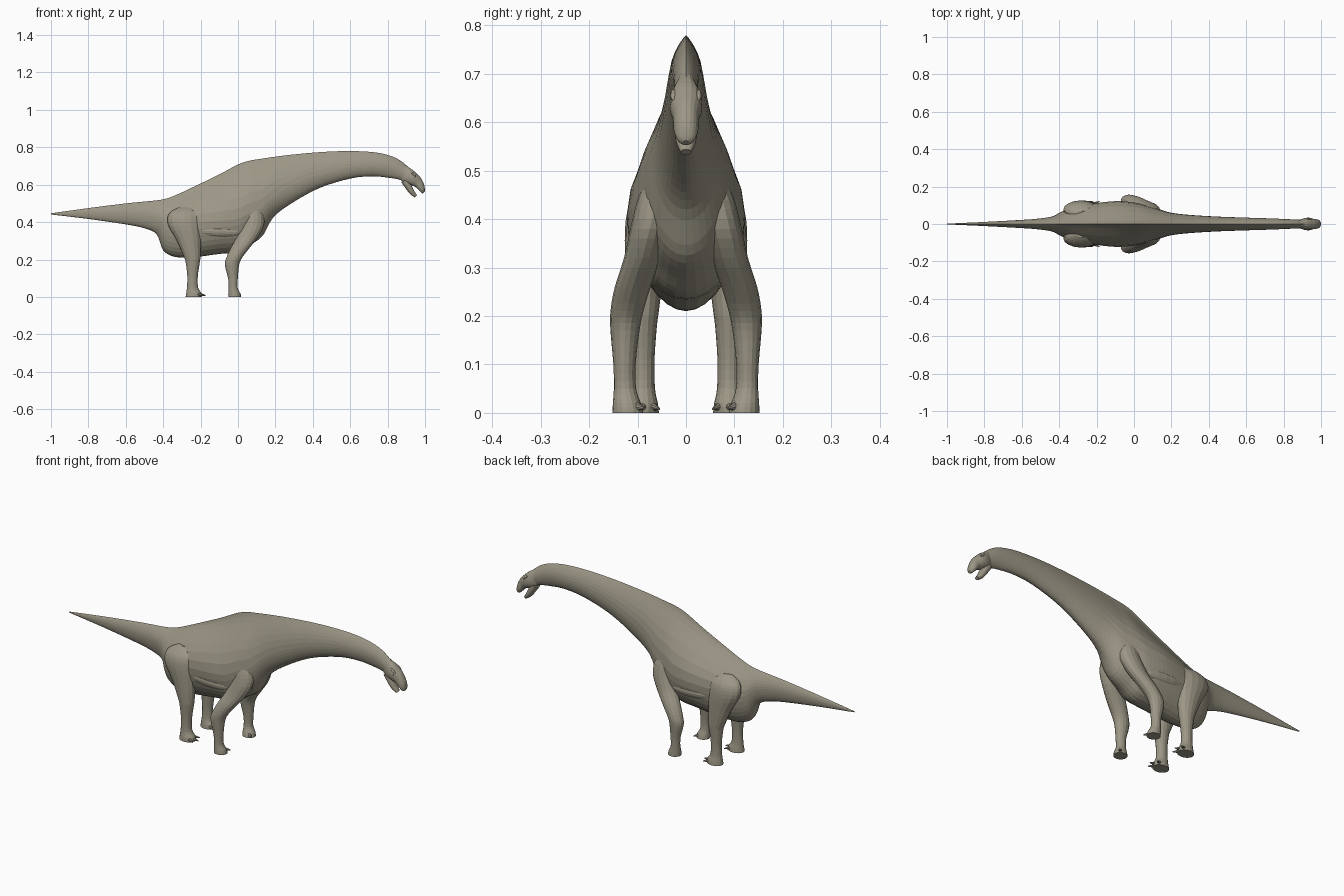
import bpy, bmesh, math
from mathutils import Vector, Matrix

if "Cube" in bpy.data.objects:
    bpy.data.objects.remove(bpy.data.objects["Cube"])

hide = bpy.data.materials.new("olive_hide")
hide.diffuse_color = (0.33, 0.305, 0.235, 1)
hide.use_nodes = True
hide.node_tree.nodes["Principled BSDF"].inputs["Base Color"].default_value = hide.diffuse_color


def smooth_rows(rows, steps):
    """Catmull-Rom interpolation between rows of numbers."""
    out = []
    n = len(rows)
    for i in range(n - 1):
        p = [Vector(rows[min(max(i + k, 0), n - 1)]) for k in (-1, 0, 1, 2)]
        for s in range(steps):
            t = s / steps
            out.append(0.5 * (2 * p[1] + (p[2] - p[0]) * t
                              + (2 * p[0] - 5 * p[1] + 4 * p[2] - p[3]) * t * t
                              + (3 * p[1] - p[0] - 3 * p[2] + p[3]) * t ** 3))
    out.append(Vector(rows[-1]))
    return out


def finish(name, bm, mirror=False):
    bmesh.ops.recalc_face_normals(bm, faces=bm.faces)
    me = bpy.data.meshes.new(name)
    bm.to_mesh(me)
    bm.free()
    me.materials.append(hide)
    ob = bpy.data.objects.new(name, me)
    bpy.context.collection.objects.link(ob)
    if mirror:
        ob.modifiers.new("mirror", 'MIRROR').use_axis = (False, True, False)
    return ob


def skin(bm, rings):
    """Bridge vertex rings and cap both ends."""
    loops = [[bm.verts.new(c) for c in r] for r in rings]
    n = len(loops[0])
    for a, b in zip(loops, loops[1:]):
        for i in range(n):
            j = (i + 1) % n
            bm.faces.new((a[i], a[j], b[j], b[i]))
    bm.faces.new(loops[0])
    bm.faces.new(loops[-1])


def spine_loft(name, rows, p_top, p_low, gain=0, sides=32, steps=4):
    """Rows: top x, top z, bottom x, bottom z, half width, height of widest point."""
    rings = []
    for xt, zt, xb, zb, w, m in smooth_rows(rows, steps):
        top, low = Vector((xt, 0, zt)), Vector((xb, 0, zb))
        mid = low.lerp(top, m)
        ring = []
        for k in range(sides):
            a = 2 * math.pi * k / sides
            s, c = math.sin(a), math.cos(a)
            p = p_top + gain * w if s > 0 else p_low
            v = mid + ((top - mid) if s > 0 else (mid - low)) * s
            v.y = math.copysign(w * abs(c) ** p, c)
            ring.append(v)
        rings.append(ring)
    bm = bmesh.new()
    skin(bm, rings)
    return finish(name, bm)


def leg_loft(name, rows, sides=16):
    """Rows: z, centre x, centre y, radius x, radius y."""
    rings = []
    for z, x, y, rx, ry in smooth_rows(rows, 3):
        rings.append([(x + rx * math.cos(2 * math.pi * k / sides),
                       y + ry * math.sin(2 * math.pi * k / sides), z) for k in range(sides)])
    bm = bmesh.new()
    skin(bm, rings)
    return finish(name, bm, True)


def ellipsoid(name, loc, size, tilt=0):
    bm = bmesh.new()
    mat = (Matrix.Translation(loc) @ Matrix.Rotation(tilt, 4, 'Y')
           @ Matrix.Diagonal((*size, 1)))
    bmesh.ops.create_uvsphere(bm, u_segments=16, v_segments=10, radius=1, matrix=mat)
    return finish(name, bm, True)


def claw(name, loc, length, radius, yaw):
    bm = bmesh.new()
    mat = (Matrix.Translation(loc) @ Matrix.Rotation(yaw, 4, 'Z')
           @ Matrix.Rotation(math.radians(100), 4, 'Y'))
    bmesh.ops.create_cone(bm, cap_ends=True, segments=8, radius1=radius,
                          radius2=radius * 0.2, depth=length, matrix=mat)
    return finish(name, bm, True)


# Tail, torso and neck
spine_loft("body", [
    (-1, .447, -1, .441, .002, .5),
    (-.8, .475, -.8, .417, .011, .5),
    (-.6, .5, -.6, .388, .022, .5),
    (-.5, .51, -.5, .367, .03, .5),
    (-.43, .517, -.435, .335, .042, .5),
    (-.38, .527, -.4, .25, .065, .5),
    (-.32, .55, -.34, .215, .085, .5),
    (-.22, .597, -.24, .212, .107, .48),
    (-.1, .655, -.1, .23, .122, .42),
    (0, .708, 0, .24, .115, .38),
    (.06, .728, .06, .275, .1, .38),
    (.12, .738, .13, .325, .082, .36),
    (.2, .75, .185, .42, .062, .35),
    (.3, .762, .27, .49, .05, .38),
    (.45, .775, .43, .58, .04, .4),
    (.6, .78, .6, .633, .034, .42),
    (.74, .772, .72, .645, .03, .45),
    (.84, .745, .8, .638, .026, .5),
    (.905, .70, .86, .628, .023, .5),
    (.93, .672, .885, .615, .022, .5)], 1.3, 1.0, 16)

# Head with open mouth
spine_loft("skull", [
    (.892, .705, .872, .622, .02, .5),
    (.93, .682, .90, .608, .032, .5),
    (.955, .66, .925, .598, .033, .5),
    (.977, .637, .948, .588, .027, .45),
    (.995, .602, .967, .57, .025, .4),
    (.999, .575, .982, .556, .018, .5),
    (.998, .562, .988, .553, .008, .5)], .9, .7, 0, 20, 3)
spine_loft("lower_jaw", [
    (.91, .628, .872, .615, .024, .5),
    (.927, .597, .895, .582, .024, .5),
    (.942, .567, .92, .55, .02, .5),
    (.957, .544, .945, .533, .011, .5)], .7, .9, 0, 16, 3)
ellipsoid("eye", (.94, .0295, .64), (.007, .004, .007))
ellipsoid("brow", (.938, .025, .656), (.018, .007, .006), math.radians(40))

# Legs
leg_loft("hind_leg", [
    (0, -.237, .09, .043, .034),
    (.02, -.236, .09, .041, .032),
    (.05, -.243, .09, .03, .026),
    (.11, -.243, .09, .028, .025),
    (.18, -.242, .09, .037, .03),
    (.21, -.244, .089, .043, .033),
    (.3, -.262, .085, .064, .04),
    (.38, -.284, .08, .088, .046),
    (.43, -.287, .073, .089, .044),
    (.46, -.283, .063, .07, .033),
    (.48, -.278, .055, .035, .015)])
leg_loft("front_leg", [
    (0, -.018, .12, .034, .032),
    (.02, -.02, .122, .032, .029),
    (.05, -.026, .126, .024, .023),
    (.1, -.027, .127, .026, .023),
    (.17, -.032, .126, .038, .03),
    (.21, -.02, .122, .042, .034),
    (.26, .01, .11, .05, .037),
    (.32, .05, .09, .057, .038),
    (.38, .078, .075, .06, .04),
    (.44, .085, .06, .053, .04),
    (.49, .08, .045, .04, .034),
    (.53, .07, .035, .02, .02)])

# Toes and claws
for i, (dy, yaw) in enumerate(((-.024, -.5), (0, 0), (.022, .4))):
    claw(f"hind_claw_{i + 1}", (-.195 - abs(dy) * .5, .09 + dy, .012), .045, .012, yaw)
claw("front_claw", (.003, .097, .012), .034, .012, -.7)

# Flank fold between the legs
ellipsoid("flank_fold", (-.1, .086, .35), (.13, .034, .035), math.radians(2))
